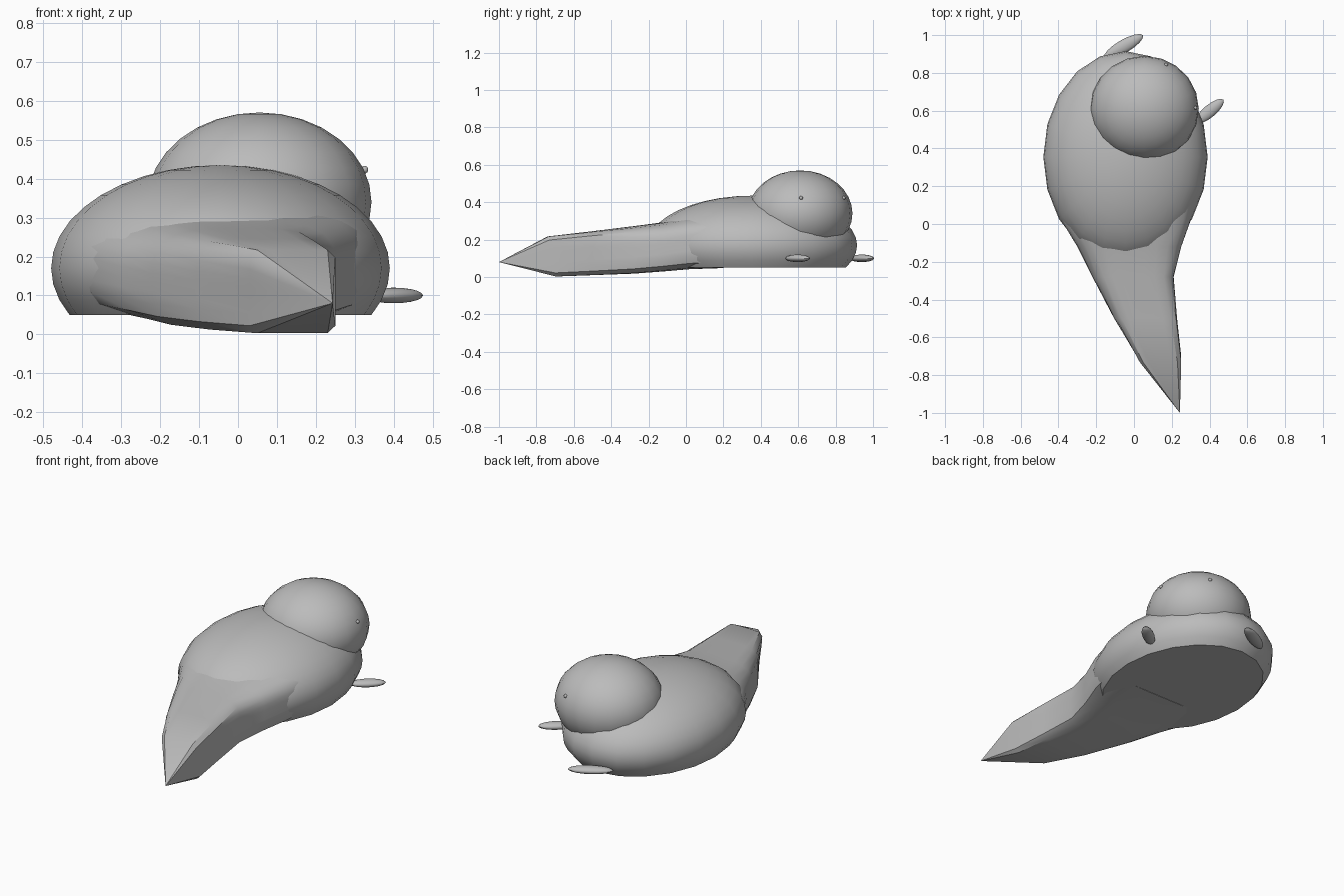
import bpy, bmesh, math
from mathutils import Vector

if "Cube" in bpy.data.objects:
    bpy.data.objects.remove(bpy.data.objects["Cube"])

grey = bpy.data.materials.new("plain grey")
grey.diffuse_color = (0.5, 0.5, 0.5, 1)
grey.use_nodes = True
grey.node_tree.nodes["Principled BSDF"].inputs["Base Color"].default_value = grey.diffuse_color


def finish(name, bm, angle=40):
    bmesh.ops.recalc_face_normals(bm, faces=bm.faces)
    me = bpy.data.meshes.new(name)
    bm.to_mesh(me)
    bm.free()
    me.materials.append(grey)
    ob = bpy.data.objects.new(name, me)
    bpy.context.collection.objects.link(ob)
    bpy.ops.object.select_all(action='DESELECT')
    ob.select_set(True)
    bpy.context.view_layer.objects.active = ob
    bpy.ops.object.shade_smooth_by_angle(angle=math.radians(angle))
    return ob


def ellipsoid(name, loc, radii, turn=0, segs=20, rings=14, floor=None):
    bm = bmesh.new()
    bmesh.ops.create_uvsphere(bm, u_segments=segs, v_segments=rings, radius=1)
    for v in bm.verts:
        v.co = Vector((v.co.x * radii[0], v.co.y * radii[1], v.co.z * radii[2]))
        x, y = v.co.x, v.co.y
        v.co.x = x * math.cos(turn) - y * math.sin(turn)
        v.co.y = x * math.sin(turn) + y * math.cos(turn)
        v.co += Vector(loc)
    if floor is not None:  # slice the underside flat
        bmesh.ops.bisect_plane(bm, geom=bm.verts[:] + bm.edges[:] + bm.faces[:],
                               plane_co=(0, 0, floor), plane_no=(0, 0, -1), clear_outer=True)
        bmesh.ops.holes_fill(bm, edges=[e for e in bm.edges if e.is_boundary], sides=0)
    return finish(name, bm)


# Body and head
ellipsoid("body", (-0.045, 0.355, 0.17), (0.435, 0.56, 0.265), rings=20, floor=0.05)
ellipsoid("head", (0.055, 0.61, 0.34), (0.288, 0.28, 0.23), rings=16)

# Front flippers
ellipsoid("right_flipper", (0.40, 0.597, 0.1), (0.095, 0.033, 0.02), math.radians(40), 16, 10)
ellipsoid("left_flipper", (-0.055, 0.94, 0.1), (0.118, 0.035, 0.02), math.radians(30), 16, 10)

# Eyes
for name, loc in (("right_eye", (0.325, 0.615, 0.423)), ("left_eye", (0.17, 0.843, 0.423))):
    ellipsoid(name, loc, (0.01, 0.01, 0.01), 0, 10, 8)

# Tail: y, left, right, bottom, top, roundness (low = oval, high = boxy)
sections = [
    (0.20, -0.43, 0.34, 0.048, 0.35, 2.2),
    (0.02, -0.385, 0.30, 0.042, 0.325, 2.4),
    (-0.12, -0.30, 0.25, 0.03, 0.293, 2.6),
    (-0.28, -0.22, 0.21, 0.018, 0.272, 3.2),
    (-0.50, -0.105, 0.228, 0.01, 0.245, 5),
    (-0.74, 0.03, 0.25, 0.003, 0.217, 16),
]
N = 32
bm = bmesh.new()
loops = []
for y, x0, x1, z0, z1, power in sections:
    loop = []
    for i in range(N):
        a = 2 * math.pi * (i + 0.5) / N
        c, s = math.cos(a), math.sin(a)
        p = power * (1.4 if c > 0 else 1) * (1.7 if s < 0 else 1)
        r = (abs(c) ** p + abs(s) ** p) ** (-1 / p)
        yy = y + (0.05 * (1 - s) / 2 if y < -0.7 else 0)
        loop.append(bm.verts.new(((x0 + x1) / 2 + c * r * (x1 - x0) / 2, yy,
                                  (z0 + z1) / 2 + s * r * (z1 - z0) / 2)))
    loops.append(loop)
for a, b in zip(loops, loops[1:]):
    for i in range(N):
        j = (i + 1) % N
        bm.faces.new((a[i], a[j], b[j], b[i]))
# Pointed tail end
tip = bm.verts.new((0.243, -1.0, 0.08))
for i in range(N):
    bm.faces.new((loops[-1][i], loops[-1][(i + 1) % N], tip))
bm.faces.new(loops[0])
bm.verts.ensure_lookup_table()
low = min(v.co.z for v in bm.verts)
for v in bm.verts:
    v.co.z = max(0.0, v.co.z - max(0, low - 0.003))
finish("tail", bm, 35)
